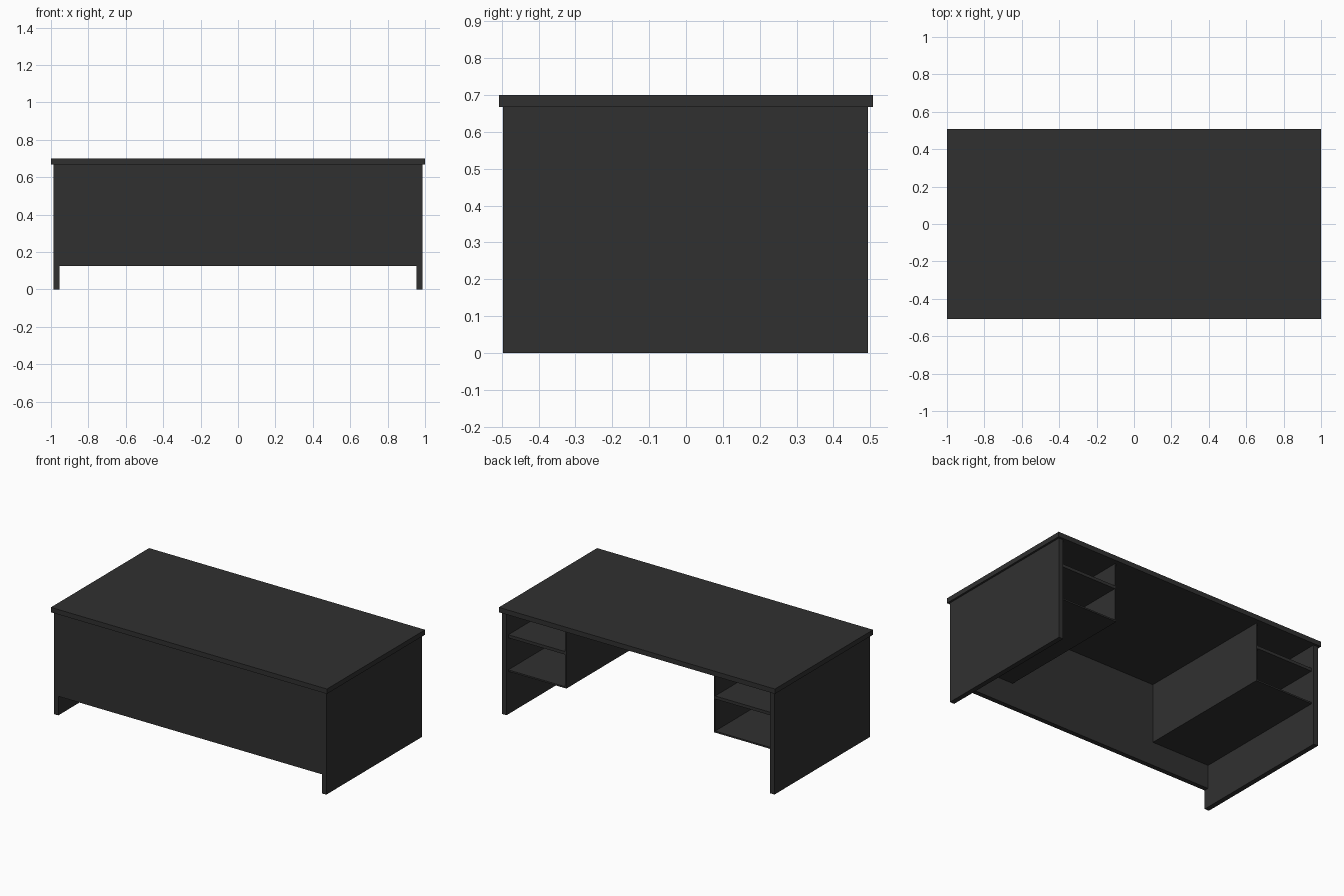
import bpy, bmesh
from mathutils import Matrix, Vector

if "Cube" in bpy.data.objects:
    bpy.data.objects.remove(bpy.data.objects["Cube"])

black = bpy.data.materials.new("charcoal black")
black.diffuse_color = (0.03, 0.03, 0.03, 1)
black.use_nodes = True
black.node_tree.nodes["Principled BSDF"].inputs["Base Color"].default_value = black.diffuse_color


def board(name, x, y, z):
    """Flat rectangular board spanning the given (min, max) ranges."""
    lo, hi = Vector((x[0], y[0], z[0])), Vector((x[1], y[1], z[1]))
    size, centre = hi - lo, (hi + lo) / 2
    bm = bmesh.new()
    bmesh.ops.create_cube(bm, size=1, matrix=Matrix.Diagonal((*size, 1)))
    mesh = bpy.data.meshes.new(name)
    bm.to_mesh(mesh)
    bm.free()
    mesh.materials.append(black)
    obj = bpy.data.objects.new(name, mesh)
    obj.location = centre
    bpy.context.collection.objects.link(obj)
    return obj


def pair(name, x, y, z):
    """Board on the right and its mirror on the left."""
    board("right_" + name, x, y, z)
    board("left_" + name, (-x[1], -x[0]), y, z)


UNDER = 0.668                 # underside of the top
SIDE_IN, SIDE_OUT = 0.955, 0.987
FRONT, BACK = -0.496, 0.494
DEPTH = (-0.465, 0.475)       # cabinet depth behind the front panel

# Desk top, front panel and full-height sides
board("desk_top", (-1, 1), (-0.508, 0.508), (UNDER, 0.70))
board("front_panel", (-SIDE_IN, SIDE_IN), (FRONT, DEPTH[0]), (0.125, UNDER))
pair("side_panel", (SIDE_IN, SIDE_OUT), (FRONT, BACK), (0, UNDER))

# Open cabinets hung under the top on each side
pair("cabinet_wall", (0.534, 0.544), DEPTH, (0.28, UNDER))
pair("cabinet_floor", (0.544, SIDE_IN), DEPTH, (0.28, 0.29))
pair("cabinet_shelf", (0.544, SIDE_IN), DEPTH, (0.50, 0.52))
